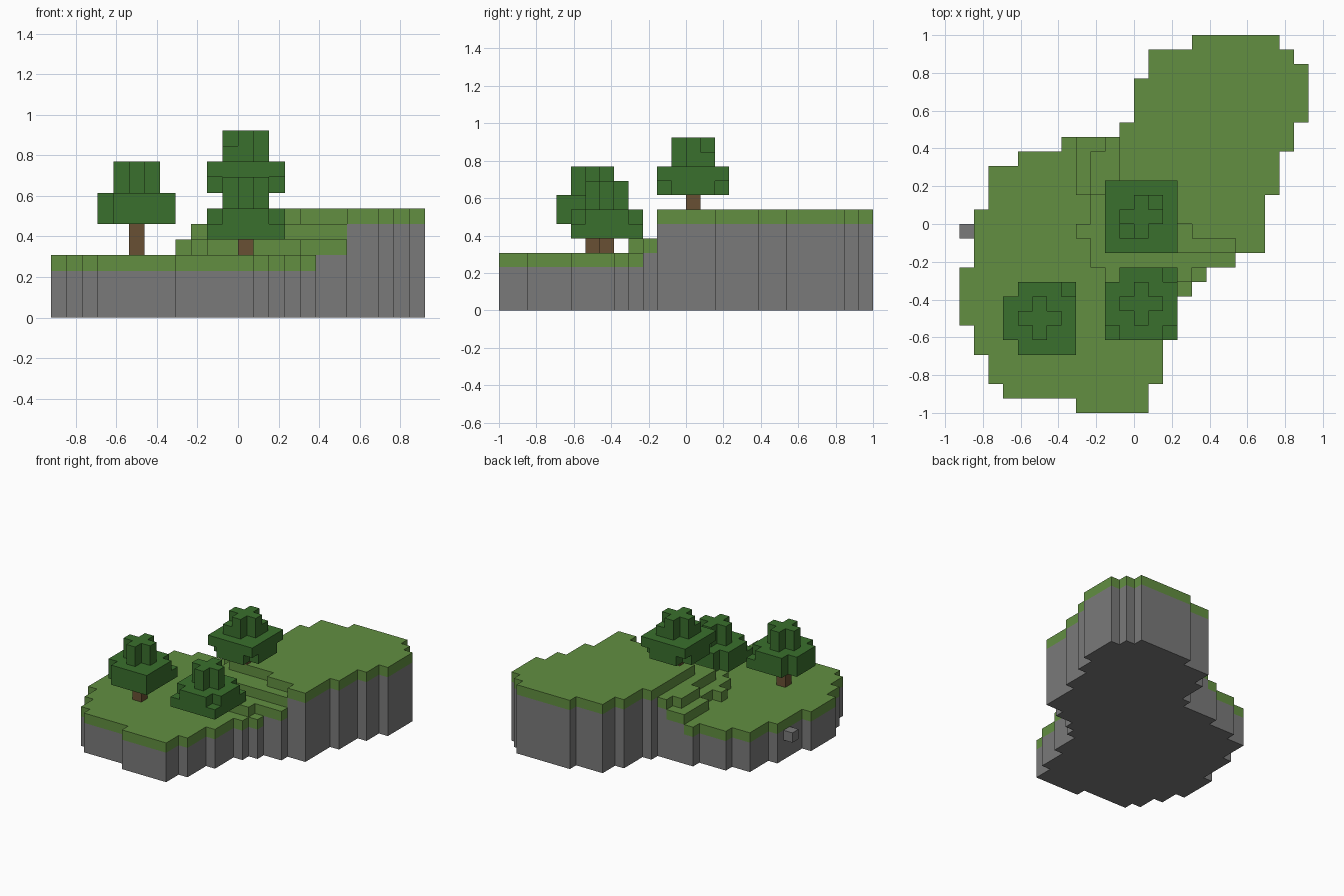
import bpy
import bmesh
from mathutils import Vector

UNIT = 1 / 13  # edge length of one block

old = bpy.data.objects.get("Cube")
if old:
    bpy.data.objects.remove(old, do_unlink=True)


def make_material(name, color):
    mat = bpy.data.materials.new(name)
    mat.use_nodes = True
    mat.diffuse_color = (*color, 1)
    mat.node_tree.nodes["Principled BSDF"].inputs["Base Color"].default_value = (*color, 1)
    return mat


stone = make_material("stone grey", (0.195, 0.195, 0.195))
grass = make_material("grass green", (0.122, 0.275, 0.053))
leaf = make_material("leaf green", (0.042, 0.162, 0.026))
bark = make_material("bark brown", (0.141, 0.08, 0.033))

AXES = [Vector((1, 0, 0)), Vector((0, 1, 0)), Vector((0, 0, 1))]


def build_blocks(name, cells, materials):
    """Skin a set of blocks {(x, y, z): material slot}, keeping outer faces only."""
    bm = bmesh.new()
    for cell, slot in cells.items():
        center = Vector(cell) + Vector((0.5, 0.5, 0.5))
        for i, axis in enumerate(AXES):
            for sign in (-1, 1):
                normal = axis * sign
                if tuple(int(c) for c in Vector(cell) + normal) in cells:
                    continue
                u = AXES[(i + 1) % 3] / 2
                v = AXES[(i + 2) % 3] / 2 * sign
                middle = center + normal / 2
                corners = (middle - u - v, middle + u - v, middle + u + v, middle - u + v)
                face = bm.faces.new([bm.verts.new(p * UNIT) for p in corners])
                face.material_index = slot
    bmesh.ops.remove_doubles(bm, verts=bm.verts[:], dist=UNIT / 100)
    bmesh.ops.dissolve_limit(bm, angle_limit=0.01, verts=bm.verts[:],
                             edges=bm.edges[:], delimit={'MATERIAL'})
    mesh = bpy.data.meshes.new(name)
    bm.to_mesh(mesh)
    bm.free()
    for mat in materials:
        mesh.materials.append(mat)
    obj = bpy.data.objects.new(name, mesh)
    bpy.context.collection.objects.link(obj)
    return obj


# Island outline: bands of (first y, last y, first x, last x)
OUTLINE = [
    (-13, -12, -4, 1), (-12, -11, -9, 1), (-11, -9, -10, 2), (-9, -8, -11, 2),
    (-8, -7, -11, 3), (-7, -5, -12, 3), (-5, -4, -12, 4), (-4, -3, -12, 5),
    (-3, -2, -11, 7), (-2, 1, -11, 9), (1, 2, -10, 9), (2, 4, -10, 10),
    (4, 5, -8, 10), (5, 6, -5, 11), (6, 7, -1, 11), (7, 10, 0, 12),
    (10, 11, 1, 12), (11, 12, 1, 11), (12, 13, 4, 10),
]
# Terraces, each one block higher than the ground below it
FAR = 13
TERRACES = [
    [(-4, -3, -2, 4), (-3, -1, -3, FAR), (-1, 0, -4, FAR), (0, 2, -3, FAR), (2, FAR, -4, FAR)],
    [(-2, 2, -2, FAR), (2, 5, -3, FAR), (5, FAR, -2, FAR)],
    [(-2, -1, 7, FAR), (-1, 0, 4, FAR), (0, FAR, -1, FAR)],
]


def inside(bands, x, y):
    return any(y0 <= y < y1 and x0 <= x < x1 for y0, y1, x0, x1 in bands)


# Island: stone columns with one grass block on top
land = {}
for y in range(-FAR, FAR):
    for x in range(-FAR, FAR):
        if inside(OUTLINE, x, y):
            height = 4 + sum(inside(bands, x, y) for bands in TERRACES)
            for z in range(height):
                land[x, y, z] = int(z == height - 1)
land[-12, -1, 2] = 0  # loose stone sticking out of the side
build_blocks("island", land, [stone, grass])


def build_tree(name, x, y, ground, base, missing, extra=()):
    """Trunk, wide two-block crown without some corners, and a cross-shaped tip."""
    trunk = {(x, y, z): 0 for z in range(ground, base)}
    build_blocks(name + "_trunk", trunk, [bark])
    crown = {}
    for level in range(4):
        reach = 2 if level < 2 else 1
        for dx in range(-reach, reach + 1):
            for dy in range(-reach, reach + 1):
                corner = abs(dx) == reach and abs(dy) == reach
                if level < 2:
                    skip = corner and (dx, dy) in missing[level]
                else:
                    skip = corner and not (level == 2 and (dx, dy) in extra)
                if not skip:
                    crown[x + dx, y + dy, base + level] = 0
    build_blocks(name + "_crown", crown, [leaf])


# Trees: the corners left out of the lower and upper crown layers
CORNERS = [(-2, -2), (-2, 2), (2, -2), (2, 2)]
build_tree("left_tree", -7, -7, 4, 6, ([(-2, -2), (-2, 2)], [(-2, -2), (-2, 2), (2, 2)]))
build_tree("front_tree", 0, -6, 4, 5, ([(-2, 2)], CORNERS))
build_tree("hill_tree", 0, 0, 7, 8, (CORNERS, []), [(-1, -1), (1, 1)])
